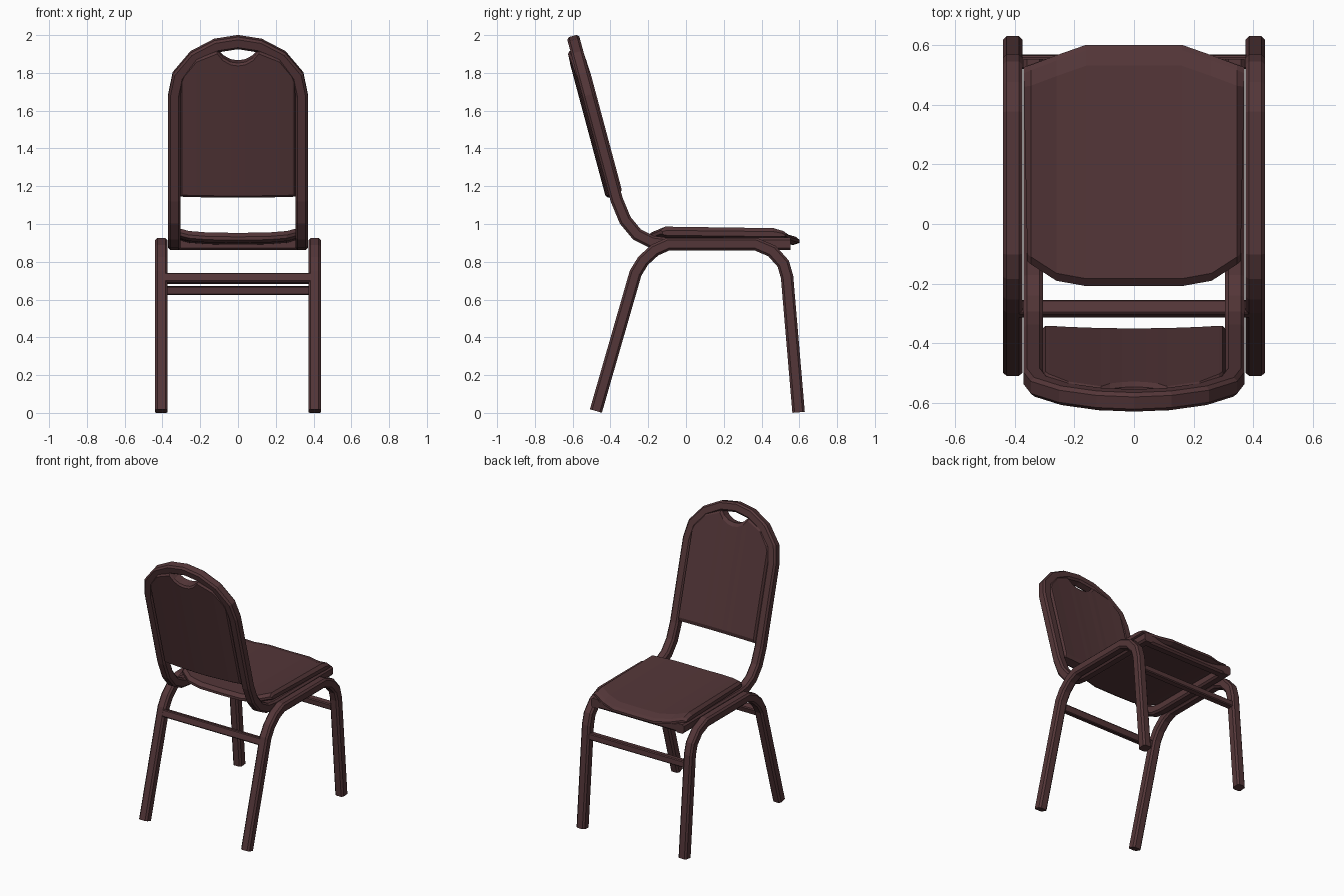
import bpy, bmesh, math
from mathutils import Vector

if "Cube" in bpy.data.objects:
    bpy.data.objects.remove(bpy.data.objects["Cube"])

brown = bpy.data.materials.new("dark_brown")
brown.diffuse_color = (0.088, 0.037, 0.040, 1)
brown.use_nodes = True
brown.node_tree.nodes["Principled BSDF"].inputs["Base Color"].default_value = brown.diffuse_color


def loft(name, rings):
    """Skin a list of equal-length rings and cap both ends."""
    bm = bmesh.new()
    vs = [[bm.verts.new(p) for p in r] for r in rings]
    n = len(rings[0])
    for a, b in zip(vs, vs[1:]):
        for i in range(n):
            j = (i + 1) % n
            bm.faces.new((a[i], a[j], b[j], b[i]))
    bm.faces.new(vs[0][::-1])
    bm.faces.new(vs[-1])
    bmesh.ops.recalc_face_normals(bm, faces=bm.faces)
    me = bpy.data.meshes.new(name)
    bm.to_mesh(me)
    bm.free()
    me.materials.append(brown)
    ob = bpy.data.objects.new(name, me)
    bpy.context.collection.objects.link(ob)
    return ob


def tube(name, path, side, size=0.066, chamfer=0.012):
    """Sweep a chamfered square along a path with mitred joints."""
    pts = [Vector(p) for p in path]
    h, k = size / 2, size / 2 - chamfer
    sec = [(h, k), (k, h), (-k, h), (-h, k), (-h, -k), (-k, -h), (k, -h), (h, -k)]
    dirs = [(b - a).normalized() for a, b in zip(pts, pts[1:])]
    t = dirs[0]
    u = Vector(side)
    u = (u - t * u.dot(t)).normalized()
    offs = [u * a + t.cross(u) * b for a, b in sec]
    rings = [[pts[0] + o for o in offs]]
    for i in range(1, len(pts)):
        t1 = dirs[i - 1]
        t2 = dirs[i] if i < len(dirs) else t1
        m = t1 + t2
        rings.append([pts[i] + o - t1 * (o.dot(m) / t1.dot(m)) for o in offs])
        q = t1.rotation_difference(t2)
        offs = [q @ o for o in offs]
    return loft(name, rings)


# side leg frames
leg = [(-0.477, 0.01), (-0.267, 0.74), (-0.227, 0.805), (-0.165, 0.862), (-0.095, 0.893),
       (0.37, 0.893), (0.455, 0.857), (0.515, 0.79), (0.535, 0.72), (0.596, 0.003)]
for s, label in ((-1, "left"), (1, "right")):
    tube(label + "_leg_frame", [(s * 0.406, y, z) for y, z in leg], (1, 0, 0))

# stretchers between the legs and the bar under the seat front
tube("rear_stretcher", [(-0.39, -0.283, 0.712), (0.39, -0.283, 0.712)], (0, 0.96, -0.277), 0.05, 0.006)
tube("front_stretcher", [(-0.39, 0.543, 0.648), (0.39, 0.543, 0.648)], (0, 1, 0.085), 0.046, 0.006)
tube("seat_front_bar", [(-0.34, 0.52, 0.895), (0.34, 0.52, 0.895)], (0, 1, 0))

# tilted plane of the backrest
ca, sa = math.cos(math.radians(15)), math.sin(math.radians(15))


def back(x, z, n=0.0):
    return (x, -0.373 - 0.268 * (z - 1.15) + n * ca, z + n * sa)


# seat rails rising into the arched back frame
half = [(0.337, 0.553, 0.895), (0.337, -0.1, 0.895), (0.337, -0.18, 0.905), (0.337, -0.26, 0.945),
        (0.337, -0.322, 1.02), back(0.337, 1.13)]
half += [back(x, z) for x, z in ((0.337, 1.68), (0.315, 1.785), (0.23, 1.885), (0.115, 1.945))]
mirror = [(-x, y, z) for x, y, z in half[::-1]]
tube("back_frame", half + [back(0, 1.963)] + mirror, (1, 0, 0))

# backrest panel: columns across x, notched at the top for the hand hole
# (x, top z, front n, rear n, edge chamfer)
cols = [(0, 1.862, 0.031, -0.052, 0.012), (0.04, 1.868, 0.031, -0.052, 0.012),
        (0.08, 1.89, 0.032, -0.05, 0.012), (0.11, 1.925, 0.032, -0.049, 0.012),
        (0.22, 1.88, 0.036, -0.043, 0.012), (0.285, 1.80, 0.04, -0.036, 0.012),
        (0.297, 1.77, 0.04, -0.033, 0.012), (0.308, 1.74, 0.022, -0.018, 0.004)]
cols = [(-c[0],) + c[1:] for c in cols[:0:-1]] + cols
rings = []
for x, top, f, r, c in cols:
    b = 1.15
    rings.append([back(x, b + 2 * c, f), back(x, b, f - c), back(x, b, r + c), back(x, b + c, r),
                  back(x, top - c, r), back(x, top, r + c), back(x, top, f - c), back(x, top - 2 * c, f)])
loft("backrest_panel", rings)

# seat cushion: columns across x (x, rear y, front y, lift), dished in the middle
cols = [(0, -0.208, 0.6, 0), (0.16, -0.208, 0.6, 0.002), (0.26, -0.19, 0.565, 0.01),
        (0.345, -0.135, 0.533, 0.033)]
ends = (0.37, 0.357)  # outer side edge at front and rear
cols = [(-c[0],) + c[1:] for c in cols[:0:-1]] + cols
rings = []
for x, r, f, l in cols:
    rings.append([(x, r + 0.03, 0.9 + l), (x, r, 0.915 + l), (x, r, 0.932 + l), (x, r + 0.025, 0.953 + l),
                  (x, f - 0.07, 0.945 + l), (x, f - 0.018, 0.93 + l), (x, f, 0.915 + l),
                  (x, f, 0.9 + l), (x, f - 0.03, 0.89 + l)])


def rim(s):
    ys = (-0.1, -0.125, -0.125, -0.1, 0.46, 0.505, 0.525, 0.525, 0.49)
    zs = (0.94, 0.945, 0.96, 0.966, 0.96, 0.952, 0.942, 0.935, 0.933)
    return [(s * (ends[1] + (ends[0] - ends[1]) * (y + 0.12) / 0.64), y, z) for y, z in zip(ys, zs)]


loft("seat_cushion", [rim(-1)] + rings + [rim(1)])
